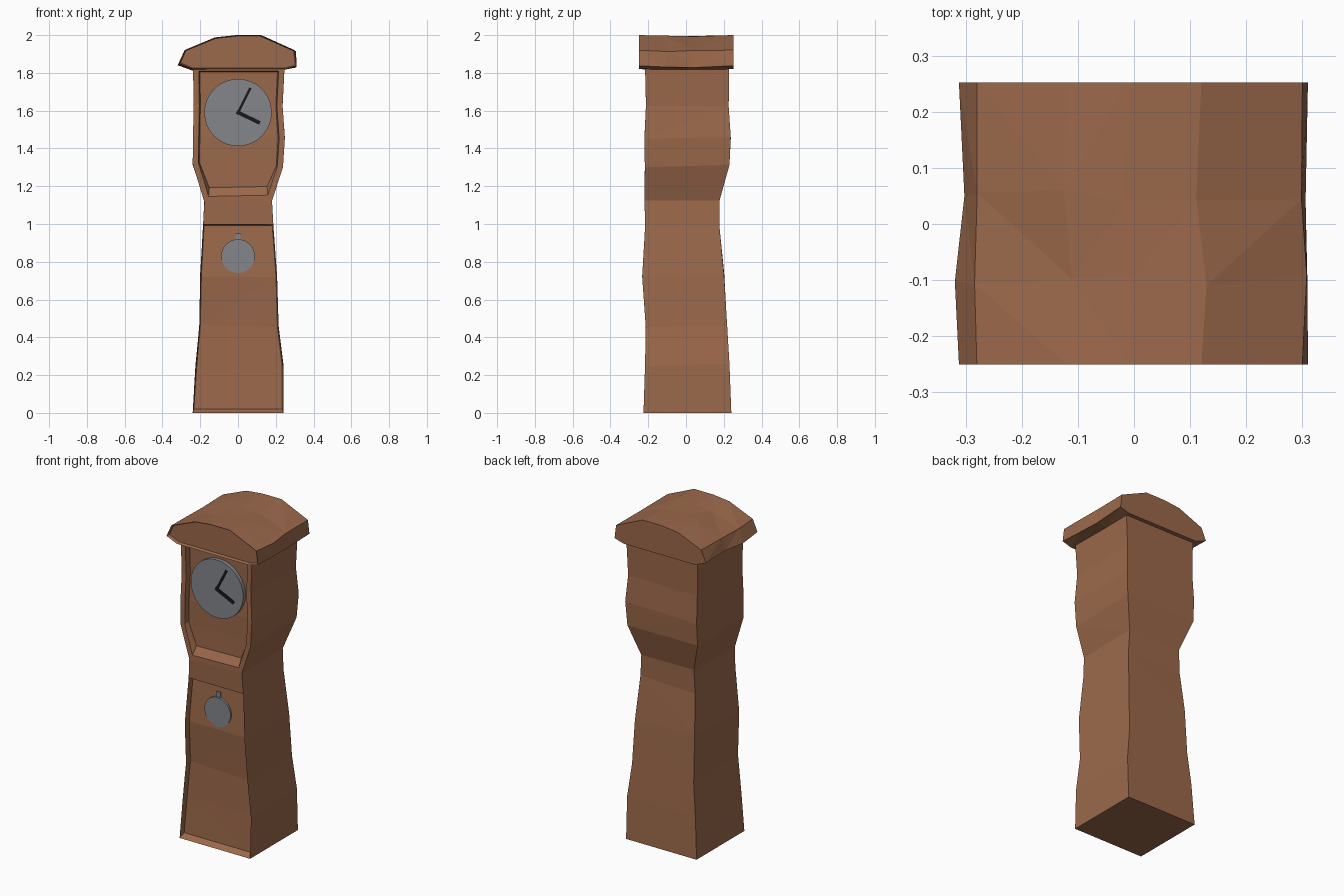
import bpy, bmesh, math, random
from mathutils import Vector

if "Cube" in bpy.data.objects:
    bpy.data.objects.remove(bpy.data.objects["Cube"])

random.seed(4)

def material(name, rgb):
    m = bpy.data.materials.new(name)
    m.diffuse_color = (*rgb, 1)
    m.use_nodes = True
    m.node_tree.nodes["Principled BSDF"].inputs["Base Color"].default_value = m.diffuse_color
    return m

WOOD = material("wood", (0.33, 0.14, 0.07))
METAL = material("metal", (0.23, 0.24, 0.26))
BLACK = material("black", (0.01, 0.01, 0.01))

def finish(bm, name, mat):
    bmesh.ops.recalc_face_normals(bm, faces=bm.faces)
    me = bpy.data.meshes.new(name)
    bm.to_mesh(me)
    bm.free()
    ob = bpy.data.objects.new(name, me)
    me.materials.append(mat)
    bpy.context.collection.objects.link(ob)
    return ob

def loft(bm, rings):
    """Skin closed rings of points; returns rows of side faces plus both caps."""
    vs = [[bm.verts.new(p) for p in r] for r in rings]
    n = len(vs[0])
    rows = [[bm.faces.new((a[i], a[(i + 1) % n], b[(i + 1) % n], b[i])) for i in range(n)]
            for a, b in zip(vs, vs[1:])]
    caps = [bm.faces.new(vs[0][::-1]), bm.faces.new(vs[-1])]
    return rows, caps

def recess(bm, faces, border, depth, ledge=0.0):
    """Frame a group of front faces and push the panel back."""
    bmesh.ops.inset_region(bm, faces=faces, thickness=border, use_even_offset=True)
    bmesh.ops.inset_region(bm, faces=faces, thickness=0.006, use_even_offset=True)
    verts = {v for f in faces for v in f.verts}
    low = min(v.co.z for v in verts)
    for v in verts:
        v.co.y += depth
        if v.co.z < low + 0.02:
            v.co.z += ledge

# Case: z, left, right, front, back of each warped section
sections = [
    (0.00, -0.24, 0.24, -0.225, 0.240), (0.25, -0.225, 0.24, -0.217, 0.230),
    (0.46, -0.205, 0.215, -0.213, 0.218), (0.73, -0.20, 0.207, -0.232, 0.202),
    (0.99, -0.185, 0.187, -0.216, 0.176), (1.12, -0.178, 0.180, -0.220, 0.178),
    (1.31, -0.24, 0.238, -0.218, 0.230), (1.46, -0.238, 0.248, -0.220, 0.237),
    (1.62, -0.235, 0.236, -0.212, 0.226), (1.84, -0.238, 0.247, -0.217, 0.228)]
rings = []
for z, l, r, f, b in sections:
    k = 0.012 if 0 < z < 1.8 else 0
    j = lambda: random.uniform(-k, k)
    rings.append([(l, f, z + j()), (r, f, z + j()), (r, b, z + j()), (l, b, z + j())])
bm = bmesh.new()
rows, _ = loft(bm, rings)
recess(bm, [row[0] for row in rows[:4]], 0.033, 0.035, 0.015)
recess(bm, [row[0] for row in rows[5:]], 0.03, 0.033, 0.04)
bmesh.ops.triangulate(bm, faces=bm.faces)
finish(bm, "clock_case", WOOD)

# Hood: arched profile run front to back with a slight wobble
profile = [(-0.24, 1.82), (0.25, 1.82), (0.31, 1.838), (0.30, 1.92), (0.12, 2.0),
           (-0.01, 2.0), (-0.12, 1.988), (-0.28, 1.922), (-0.312, 1.85)]
rings = []
for y in (-0.25, -0.1, 0.05, 0.252):
    k = 0.01 if abs(y) < 0.2 else 0
    rings.append([(x + random.uniform(-k, k), y + random.uniform(-k, k),
                   z - random.uniform(0, k)) for x, z in profile])
bm = bmesh.new()
rows, caps = loft(bm, rings)
recess(bm, [caps[0]], 0.018, 0.018)
bmesh.ops.triangulate(bm, faces=bm.faces)
finish(bm, "hood", WOOD)

def disc(name, x, y, z, radius, depth, mat):
    bpy.ops.mesh.primitive_cylinder_add(vertices=48, radius=radius, depth=depth,
                                        location=(x, y, z), rotation=(math.pi / 2, 0, 0))
    ob = bpy.context.object
    ob.name = name
    ob.data.materials.append(mat)
    bpy.ops.object.shade_smooth_by_angle()

def bar(name, start, end, y, width, depth, mat):
    a, b = Vector((start[0], y, start[1])), Vector((end[0], y, end[1]))
    d = b - a
    bpy.ops.mesh.primitive_cube_add(size=1, location=(a + b) / 2,
                                    rotation=(0, math.atan2(d.x, d.z), 0))
    ob = bpy.context.object
    ob.name = name
    ob.scale = (width, depth, d.length)
    ob.data.materials.append(mat)

# Dial and hands
disc("dial", 0, -0.193, 1.59, 0.178, 0.024, METAL)
bar("minute_hand", (-0.004, 1.582), (0.066, 1.72), -0.207, 0.013, 0.008, BLACK)
bar("hour_hand", (-0.008, 1.594), (0.116, 1.535), -0.207, 0.02, 0.008, BLACK)

# Pendulum
disc("pendulum_bob", 0, -0.19, 0.83, 0.089, 0.02, METAL)
bar("pendulum_rod", (0, 0.85), (0, 0.95), -0.186, 0.028, 0.012, METAL)
